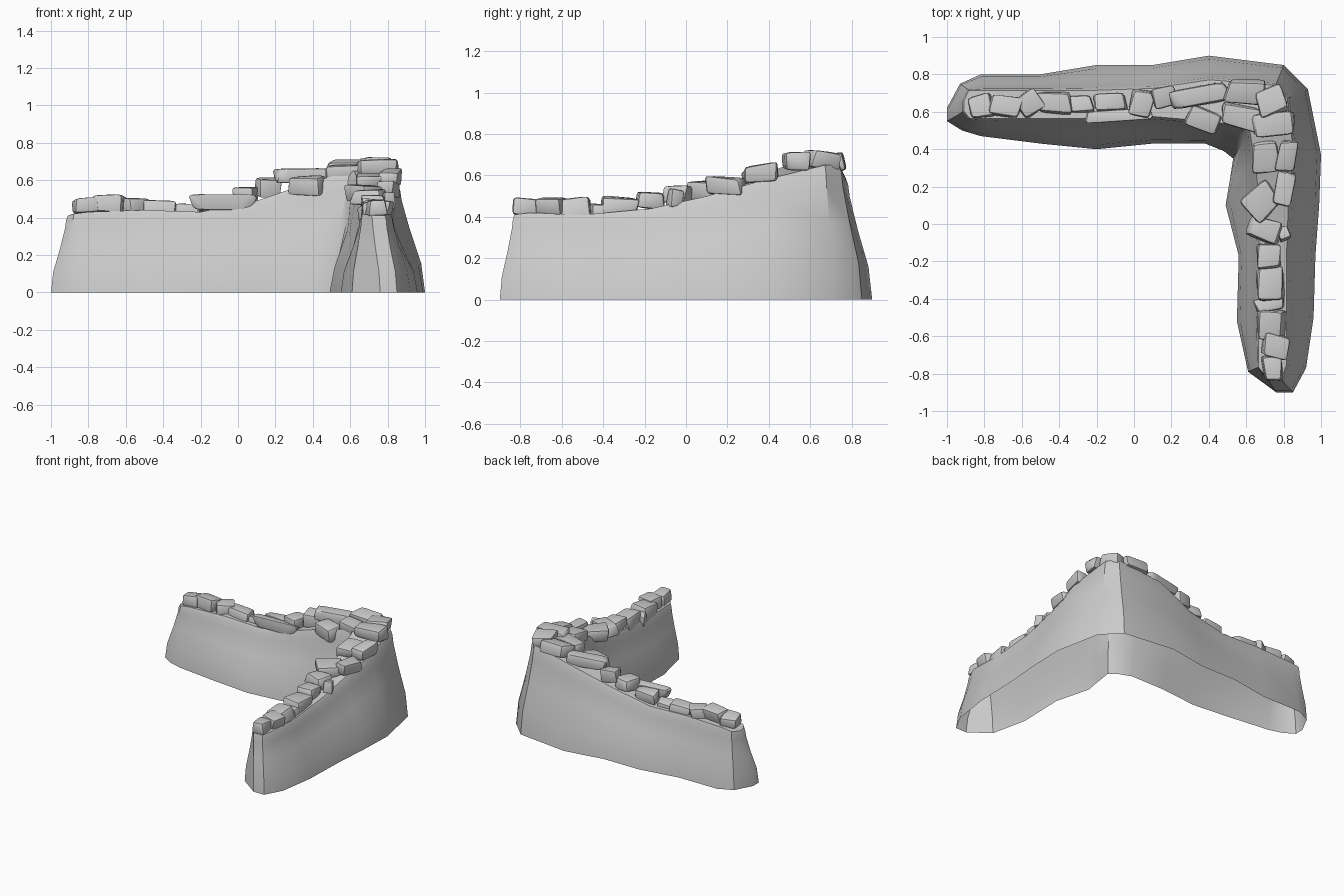
import bpy
import bmesh
import random
from math import radians
from mathutils import Matrix, Vector

random.seed(7)

default_cube = bpy.data.objects.get("Cube")
if default_cube:
    bpy.data.objects.remove(default_cube, do_unlink=True)


def make_material(name, colour):
    material = bpy.data.materials.new(name)
    material.use_nodes = True
    material.diffuse_color = colour
    shader = next(n for n in material.node_tree.nodes if n.type == 'BSDF_PRINCIPLED')
    shader.inputs["Base Color"].default_value = colour
    return material


stone_grey = make_material("stone grey", (0.6, 0.6, 0.6, 1))


def finish_object(name, bm, angle):
    """Turn a bmesh into a shaded object with the stone material."""
    bmesh.ops.recalc_face_normals(bm, faces=bm.faces)
    mesh = bpy.data.meshes.new(name)
    bm.to_mesh(mesh)
    bm.free()
    mesh.materials.append(stone_grey)
    obj = bpy.data.objects.new(name, mesh)
    bpy.context.collection.objects.link(obj)
    bpy.ops.object.select_all(action='DESELECT')
    obj.select_set(True)
    bpy.context.view_layer.objects.active = obj
    bpy.ops.object.shade_smooth_by_angle(angle=radians(angle))
    return obj


# Wall stations along the bend: outer foot, inner foot, ridge centre, ridge height
STATIONS = [
    ((-1, .62), (-1, .55), (-.91, .63), .41),
    ((-.93, .75), (-.92, .5), (-.88, .64), .42),
    ((-.82, .8), (-.82, .47), (-.8, .64), .43),
    ((-.5, .8), (-.5, .43), (-.5, .64), .44),
    ((-.2, .85), (-.2, .4), (-.2, .64), .43),
    ((.1, .85), (.1, .43), (.1, .65), .49),
    ((.4, .9), (.38, .43), (.4, .66), .59),
    ((.8, .85), (.48, .39), (.68, .63), .65),
    ((.93, .72), (.53, .35), (.72, .58), .65),
    ((1, .37), (.51, .22), (.75, .35), .58),
    ((.99, .1), (.49, .1), (.75, .1), .5),
    ((.97, -.17), (.56, -.17), (.74, -.17), .44),
    ((.96, -.5), (.55, -.52), (.74, -.5), .41),
    ((.92, -.77), (.61, -.79), (.74, -.76), .42),
    ((.85, -.9), (.76, -.9), (.75, -.83), .41),
]

# Side curve: share of the height, share of the way from foot to ridge
SIDE_CURVE = [(0, 0), (.27, .14), (.58, .55), (.84, .84), (.94, .9), (1, 1)]


def wall_section(bm, outer, inner, ridge, height):
    outer, inner, ridge = Vector(outer), Vector(inner), Vector(ridge)
    across = outer - inner
    corner = min(1, max(0, (height - .5) / .15))
    half = min(.075 + .06 * corner, across.length * .4)
    across.normalize()

    def side(foot, top):
        points = [foot.lerp(top, inset) for _, inset in SIDE_CURVE]
        return [bm.verts.new((p.x, p.y, height * rise))
                for p, (rise, _) in zip(points, SIDE_CURVE)]

    up = side(outer, ridge + across * half)
    down = side(inner, ridge - across * half)
    return up + down[::-1]


# Wall body: a bent shell, open underneath, closed at both ends
bm = bmesh.new()
sections = [wall_section(bm, *station) for station in STATIONS]
for first, second in zip(sections, sections[1:]):
    for i in range(len(first) - 1):
        bm.faces.new((first[i], first[i + 1], second[i + 1], second[i]))
for section in (sections[0], sections[-1]):
    for i in range(len(SIDE_CURVE) - 1):
        bm.faces.new((section[i], section[i + 1], section[-2 - i], section[-1 - i]))
finish_object("wall_body", bm, 35)


def make_stone(name, x, y, z, length, width, yaw):
    """A rough block with worn, uneven corners."""
    bm = bmesh.new()
    bmesh.ops.create_cube(bm, size=1)
    for vert in bm.verts:
        vert.co = Vector([c * random.uniform(.72, 1.12) for c in vert.co])
    bmesh.ops.bevel(bm, geom=bm.edges[:], offset=.17, segments=2,
                    profile=.6, affect='EDGES', clamp_overlap=True)
    height = random.uniform(.085, .105)
    place = (Matrix.Translation((x, y, z))
             @ Matrix.Rotation(radians(yaw), 4, 'Z')
             @ Matrix.Rotation(random.uniform(-.15, .15), 4, 'X')
             @ Matrix.Diagonal((length * 1.08, width * 1.08, height, 1)))
    bmesh.ops.transform(bm, matrix=place, verts=bm.verts)
    finish_object(name, bm, 40)


# Coping stones: centre, length along x, width along y, turn in degrees
BACK_STONES = [
    (-.82, .63, .46, .14, .12, 10),
    (-.69, .63, .47, .17, .1, -8),
    (-.56, .64, .46, .12, .12, 35),
    (-.43, .65, .45, .19, .12, -3),
    (-.28, .64, .43, .12, .09, 5),
    (-.13, .65, .47, .18, .11, 4),
    (-.08, .58, .48, .32, .06, 4),
    (.04, .65, .52, .12, .13, -15),
    (.16, .68, .56, .13, .11, 15),
    (.35, .69, .62, .3, .11, 12),
    (.37, .56, .57, .18, .11, -20),
    (.59, .71, .66, .19, .12, -5),
    (.57, .58, .64, .21, .13, -12),
    (.73, .66, .67, .14, .16, 20),
]
FRONT_STONES = [
    (.74, .53, .67, .23, .14, 5),
    (.7, .37, .59, .14, .17, 5),
    (.82, .36, .61, .1, .18, -8),
    (.8, .19, .55, .1, .17, -12),
    (.68, .12, .53, .17, .17, 40),
    (.7, -.03, .51, .18, .12, -20),
    (.8, -.05, .49, .06, .07, 20),
    (.72, -.17, .48, .12, .13, 0),
    (.73, -.32, .45, .14, .16, 4),
    (.73, -.43, .42, .16, .08, 10),
    (.73, -.54, .44, .15, .17, -4),
    (.76, -.65, .45, .13, .13, -12),
    (.74, -.77, .45, .1, .14, 5),
]
for label, stones in (("back", BACK_STONES), ("front", FRONT_STONES)):
    for number, stone in enumerate(stones, 1):
        make_stone(f"{label}_coping_stone_{number}", *stone)
